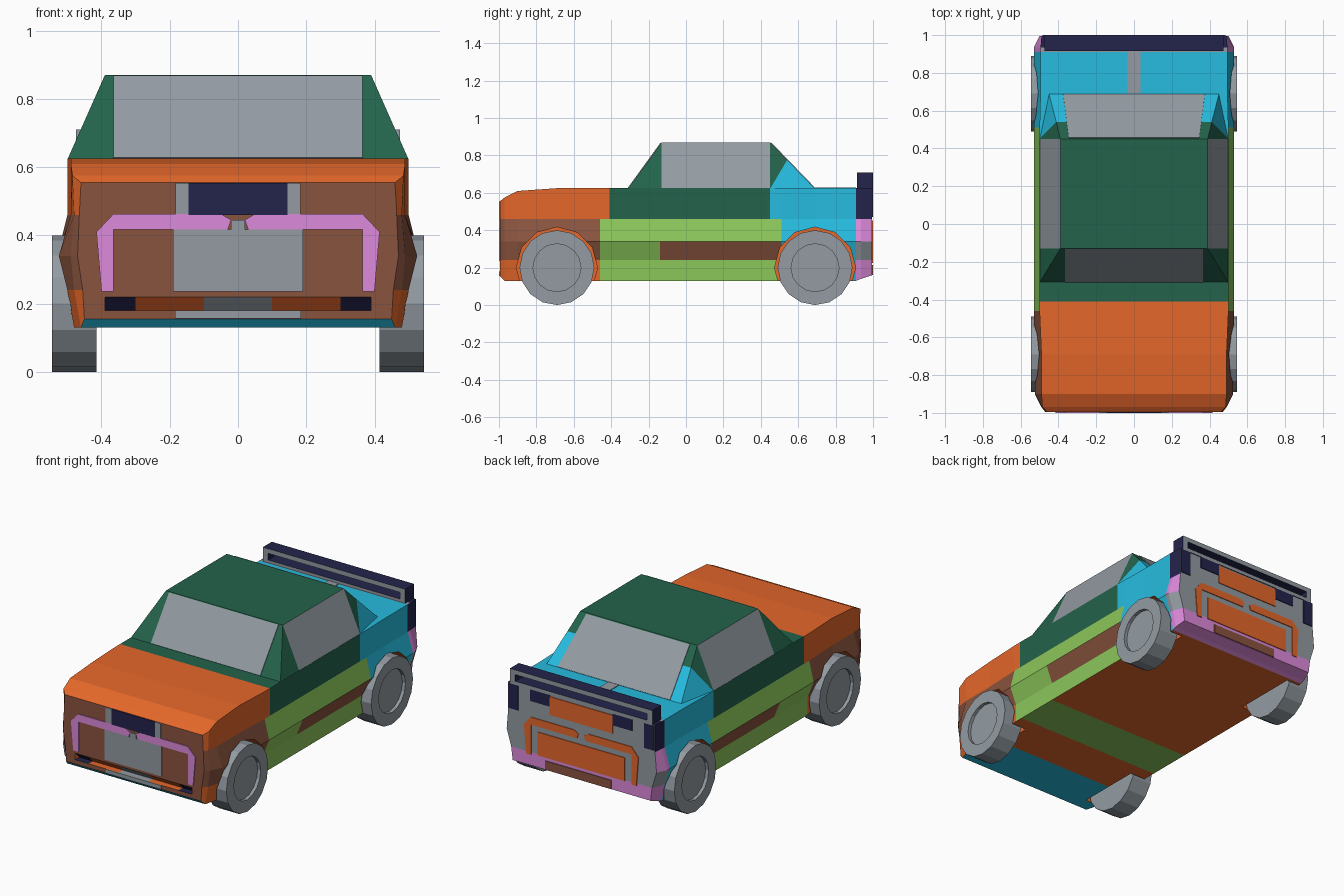
import bpy, bmesh, math
from mathutils import Vector, Matrix

if "Cube" in bpy.data.objects:
    bpy.data.objects.remove(bpy.data.objects["Cube"])

# Flat palette
def linear(h):
    c = [int(h[i:i + 2], 16) / 255 for i in (0, 2, 4)]
    return [((v + .055) / 1.055) ** 2.4 if v > .04 else v / 12.92 for v in c] + [1]

ORANGE, GREEN, LIME, CYAN, NAVY, PINK, GREY, BROWN = range(8)
MATS = []
for name, code in [("orange", "E5672A"), ("dark green", "23634B"), ("lime green", "8BC65A"),
                   ("cyan", "26BCDF"), ("navy", "24234C"), ("pink", "DC8ADB"),
                   ("grey", "939BA2"), ("brown", "8A543F")]:
    m = bpy.data.materials.new(name)
    m.diffuse_color = linear(code)
    m.use_nodes = True
    m.node_tree.nodes["Principled BSDF"].inputs["Base Color"].default_value = m.diffuse_color
    MATS.append(m)

def finish(name, bm, rule=None):
    """Turn a bmesh into an object, colouring faces by rule(centre, normal)."""
    bmesh.ops.recalc_face_normals(bm, faces=bm.faces)
    if rule is not None:
        for f in bm.faces:
            f.material_index = rule(f.calc_center_median(), f.normal) if callable(rule) else rule
    me = bpy.data.meshes.new(name)
    bm.to_mesh(me)
    bm.free()
    for m in MATS:
        me.materials.append(m)
    ob = bpy.data.objects.new(name, me)
    bpy.context.collection.objects.link(ob)
    return ob

def box(bm, x0, x1, y0, y1, z0, z1):
    mat = Matrix.Translation(((x0 + x1) / 2, (y0 + y1) / 2, (z0 + z1) / 2)) @ \
        Matrix.Diagonal((x1 - x0, y1 - y0, z1 - z0, 1))
    bmesh.ops.create_cube(bm, size=1, matrix=mat)

def cyl(bm, x, y, z, r, width, n):
    mat = Matrix.Translation((x, y, z)) @ Matrix.Rotation(math.pi / 2, 4, 'Y')
    bmesh.ops.create_cone(bm, cap_ends=True, segments=n, radius1=r, radius2=r, depth=width, matrix=mat)

def plate(name, pts, color, half=.004):
    """Thin plate centred on a planar outline."""
    pts = [Vector(p) for p in pts]
    n = Vector((0, 0, 0))
    for i, p in enumerate(pts):
        n += p.cross(pts[(i + 1) % len(pts)])
    n.normalize()
    bm = bmesh.new()
    a = [bm.verts.new(p + n * half) for p in pts]
    b = [bm.verts.new(p - n * half) for p in pts]
    bm.faces.new(a)
    bm.faces.new(b[::-1])
    for i in range(len(pts)):
        j = (i + 1) % len(pts)
        bm.faces.new((a[i], b[i], b[j], a[j]))
    return finish(name, bm, color)

def end_rect(name, y, x0, x1, z0, z1, color):
    plate(name, [(x0, y, z0), (x1, y, z0), (x1, y, z1), (x0, y, z1)], color)

# Body shell: cross-sections lofted along y
F, R, M = (.48, .50, .525, .49, .49), (.475, .495, .53, .495, .495), (.49, .49, .53, .50, .50)
sections = [  # y, half widths from sill to shoulder, sill height, shoulder height
    (-.995, (.45, .455, .47, .465, .46), .155, .555), (-.97, (.46, .48, .49, .48, .485), .13, .575),
    (-.90, F, .13, .61), (-.69, F, .13, .625), (-.46, M, .13, .625), (-.41, M, .13, .625),
    (-.14, M, .13, .625), (.45, M, .13, .625), (.51, M, .13, .625), (.69, R, .13, .625),
    (.91, R, .13, .625), (.935, R, .14, .625), (.995, (.46, .47, .50, .49, .49), .16, .625)]
bm = bmesh.new()
rings = []
for y, w, lo, hi in sections:
    side = list(zip(w, (lo, .24, .34, .46, hi)))
    rings.append([bm.verts.new((x, y, z)) for x, z in side] +
                 [bm.verts.new((-x, y, z)) for x, z in side[::-1]])
for a, b in zip(rings, rings[1:]):
    for i in range(10):
        j = (i + 1) % 10
        bm.faces.new((a[i], a[j], b[j], b[i]))
for r in (rings[0], rings[-1]):
    for i in range(4):
        bm.faces.new((r[i], r[i + 1], r[8 - i], r[9 - i]))

def body_color(c, n):
    if n.y < -.9:
        return BROWN
    if n.y > .9:
        return PINK if c.z < .24 else GREY
    if n.z > .7:
        if c.y < -.41: return ORANGE
        if c.y < .45: return GREEN
        return CYAN if c.y < .91 else GREY if c.y < .935 else NAVY
    if c.y > .91:
        return NAVY if c.z > .46 else PINK if c.z > .34 or c.z < .24 else GREY
    if n.z < -.6:
        return CYAN if c.y < -.69 else LIME if -.41 < c.y < -.14 else ORANGE
    if c.y < -.46:
        return BROWN if .24 < c.z < .46 else ORANGE
    if c.z > .46:
        return ORANGE if c.y < -.41 else GREEN if c.y < .45 else CYAN
    if c.y > .51:
        return CYAN
    return BROWN if -.14 < c.y and .24 < c.z < .34 else LIME

body = finish("body_shell", bm, body_color)

# Cutter: four wheel wells and the slanted lower grille recess
bm = bmesh.new()
for s in (-1, 1):
    for y in (-.69, .69):
        cyl(bm, s * .50, y, .2, .217, .22, 12)
xs = (-.39, -.30, -.10, .10, .30, .39)
tri = [[bm.verts.new(p) for p in ((x, -1.01, .235), (x, -.955, .18), (x, -1.01, .18))] for x in xs]
for k, (a, b) in enumerate(zip(tri, tri[1:])):
    for i in range(3):
        j = (i + 1) % 3
        bm.faces.new((a[i], a[j], b[j], b[i])).material_index = (NAVY, ORANGE, GREY, ORANGE, NAVY)[k]
bm.faces.new(tri[0])
bm.faces.new(tri[-1][::-1])
cutter = finish("cutter", bm)
cutter.hide_render = True
mod = body.modifiers.new("cut", 'BOOLEAN')
mod.operation, mod.object, mod.solver = 'DIFFERENCE', cutter, 'EXACT'
bpy.context.view_layer.objects.active = body
bpy.ops.object.modifier_apply(modifier=mod.name)
bpy.data.objects.remove(cutter)

# Cabin with roof, side windows and rear pillars
bm = bmesh.new()
half = {"A": (.5, -.31, .622), "W": (.5, -.13, .622), "E": (.5, .45, .622), "D": (.45, .69, .622),
        "B": (.39, -.13, .87), "C": (.39, .45, .87), "P": (.412, .541, .776)}
v = {}
for k, (x, y, z) in half.items():
    v[k] = bm.verts.new((x, y, z))
    v[k.lower()] = bm.verts.new((-x, y, z))
for keys, color in [("ABba", GREEN), ("BCcb", GREEN), ("CPpc", GREEN), ("PDdp", CYAN), ("AWEDdewa", GREEN),
                    ("AWB", GREEN), ("WECB", GREY), ("ECP", GREEN), ("EPD", CYAN),
                    ("awb", GREEN), ("wecb", GREY), ("ecp", GREEN), ("epd", CYAN)]:
    bm.faces.new([v[k] for k in keys]).material_index = color
finish("cabin", bm)
plate("windshield", [(-.365, -.307, .626), (.365, -.307, .626), (.365, -.133, .866), (-.365, -.133, .866)], GREY)
plate("rear_window", [(.375, .686, .626), (-.375, .686, .626), (-.345, .455, .865), (.345, .455, .865)], GREY)
plate("deck_stripe", [(-.035, .69, .625), (.035, .69, .625), (.035, .91, .625), (-.035, .91, .625)], GREY)

# Front panel details
yf, yr = -.996, .996
end_rect("front_panel", yf, -.19, .19, .236, .418, GREY)
end_rect("front_panel_lower", yf, -.185, .185, .156, .18, GREY)
end_rect("front_badge_panel", yf, -.145, .145, .46, .553, NAVY)
end_rect("front_panel_notch", yf, -.02, .02, .418, .445, GREY)
for s in (-1, 1):
    end_rect("front_panel_edge", yf, s * .145, s * .183, .463, .553, GREY)
    # bent lamp frames, front and rear
    lamp = [(.02, .445), (.03, .418), (.365, .418), (.365, .236), (.40, .236), (.415, .41), (.365, .463), (.05, .463)]
    plate("headlight_frame", [(s * x, yf, z) for x, z in lamp], PINK)
    plate("tail_light_frame", [(s * x * .92, yr, z - .01) for x, z in lamp], ORANGE)
    end_rect("rear_top_corner", yr, s * .21, s * .34, .55, .62, NAVY)
    end_rect("rear_side_panel", yr, s * .42, s * .485, .47, .62, NAVY)

# Rear panel details
end_rect("rear_plate", yr, -.21, .21, .50, .61, ORANGE)
end_rect("rear_panel", yr, -.29, .29, .235, .375, ORANGE)
end_rect("rear_bumper_panel", yr, -.20, .24, .162, .215, BROWN)

# Spoiler frame
bm = bmesh.new()
box(bm, -.475, .475, .915, 1, .682, .71)
box(bm, -.475, .475, .915, 1, .62, .642)
for s in (-1, 1):
    box(bm, s * .4575 - .0175, s * .4575 + .0175, .915, 1, .64, .684)
finish("spoiler", bm, lambda c, n: GREY if abs(n.y) > .9 else NAVY)

# Wheels with recessed hubs
for s, side in ((-1, "left"), (1, "right")):
    for y, end in ((-.69, "front"), (.69, "rear")):
        bm = bmesh.new()
        cyl(bm, s * .48, y, .2, .2, .13, 16)
        cap = max(bm.faces, key=lambda f: f.calc_center_median().x * s)
        bmesh.ops.inset_region(bm, faces=[cap], thickness=.072)
        ext = bmesh.ops.extrude_discrete_faces(bm, faces=[cap])
        hub = ext["faces"][0]
        bmesh.ops.translate(bm, verts=hub.verts, vec=(-s * .02, 0, 0))
        finish(f"{end}_{side}_wheel", bm, GREY)
